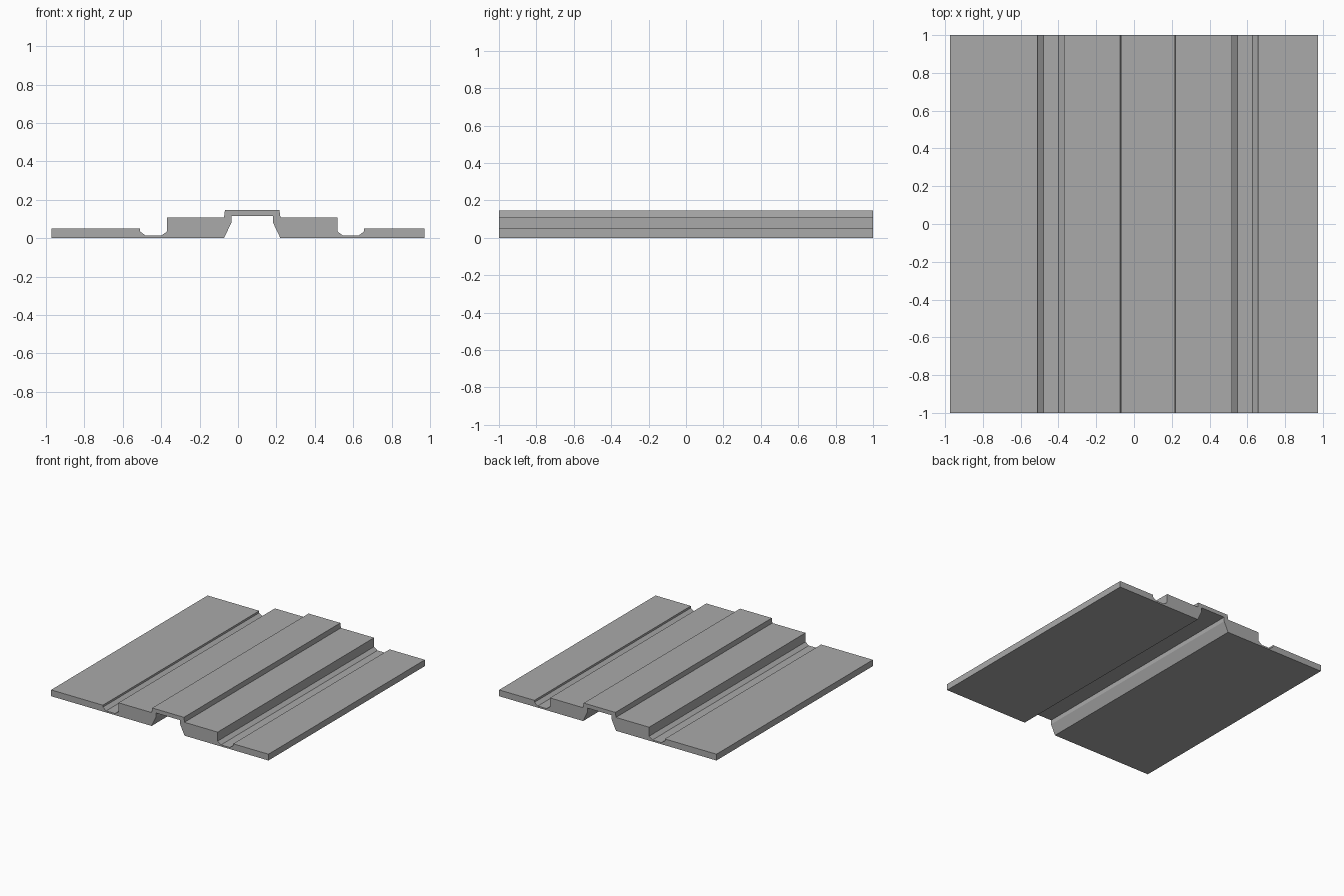
import bpy
import bmesh

cube = bpy.data.objects.get("Cube")
if cube:
    bpy.data.objects.remove(cube, do_unlink=True)

# Plain grey material
grey = bpy.data.materials.new("plain_grey")
grey.use_nodes = True
color = (0.4, 0.4, 0.4, 1)
grey.diffuse_color = color
grey.node_tree.nodes["Principled BSDF"].inputs["Base Color"].default_value = color

HALF_LENGTH = 1.0
PLATE, BLOCK, CAP = 0.051, 0.108, 0.147   # heights of the stepped surfaces


def channel(x0, x1, left_top, right_top):
    """Groove with chamfered lower corners, running left to right."""
    floor, lip, c = 0.013, 0.035, 0.03
    return [(x0, left_top), (x0, lip), (x0 + c, floor),
            (x1 - c, floor), (x1, lip), (x1, right_top)]


def extrude_profile(name, points):
    """Extrude an x-z outline along the full length in y."""
    bm = bmesh.new()
    face = bm.faces.new([bm.verts.new((x, -HALF_LENGTH, z)) for x, z in points])
    result = bmesh.ops.extrude_face_region(bm, geom=[face])
    moved = [g for g in result["geom"] if isinstance(g, bmesh.types.BMVert)]
    bmesh.ops.translate(bm, verts=moved, vec=(0, 2 * HALF_LENGTH, 0))
    bmesh.ops.recalc_face_normals(bm, faces=bm.faces)
    mesh = bpy.data.meshes.new(name)
    bm.to_mesh(mesh)
    bm.free()
    mesh.materials.append(grey)
    obj = bpy.data.objects.new(name, mesh)
    bpy.context.collection.objects.link(obj)
    return obj


# Stepped top outline: plate, channel, block, raised cap, block, channel, plate
top = [(-0.973, 0), (-0.973, PLATE)]
top += channel(-0.51, -0.37, PLATE, BLOCK)
top += [(-0.073, BLOCK), (-0.068, CAP), (0.216, CAP), (0.221, BLOCK)]
top += channel(0.518, 0.657, BLOCK, PLATE)
top += [(0.973, PLATE), (0.973, 0)]

# Flared slot beneath the cap
slot = [(0.221, 0), (0.183, 0.08), (0.183, 0.115),
        (-0.035, 0.115), (-0.035, 0.08), (-0.073, 0)]

extrude_profile("stepped_panel", top + slot)
